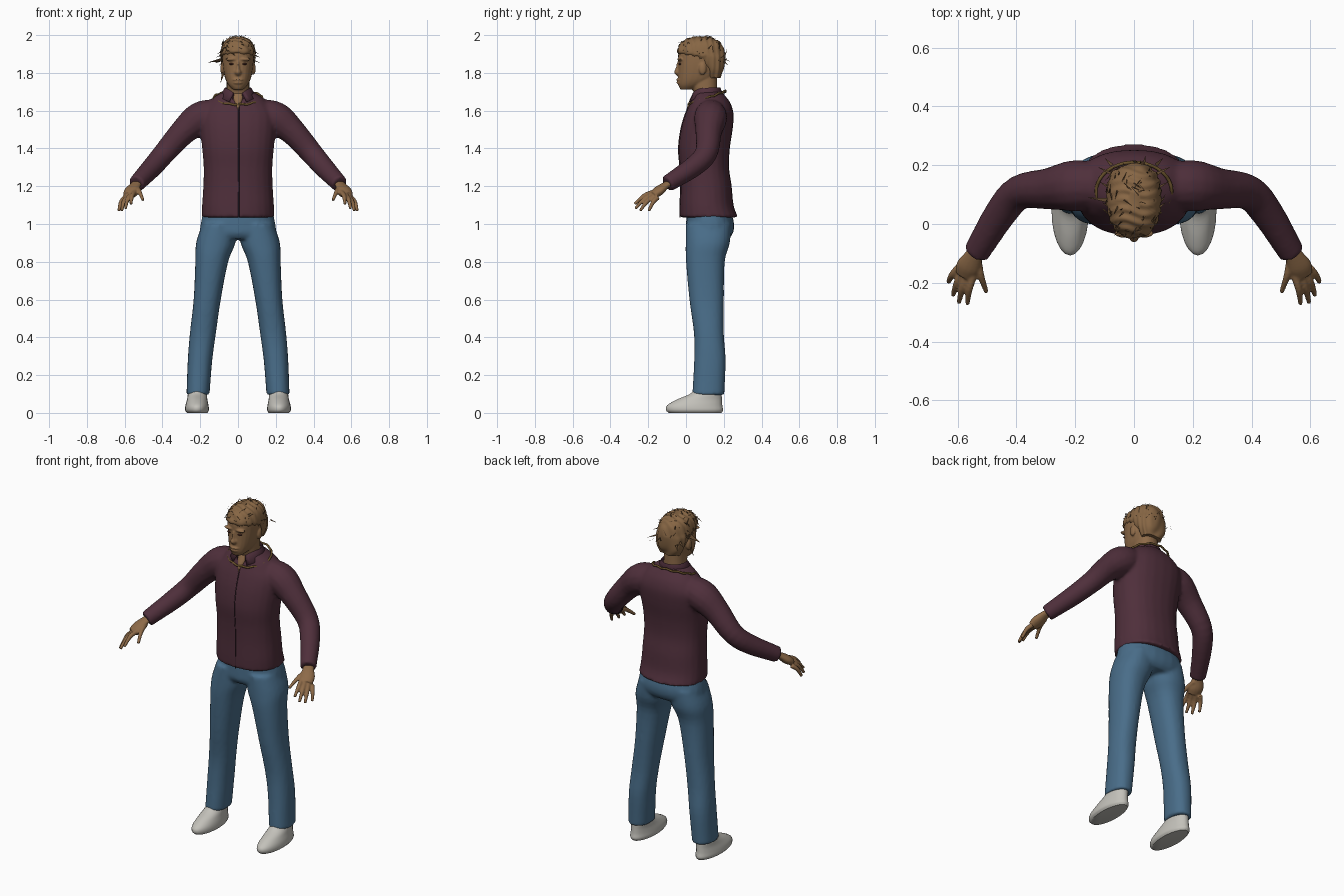
import bpy, bmesh, math, random
from mathutils import Vector

random.seed(4)
if "Cube" in bpy.data.objects:
    bpy.data.objects.remove(bpy.data.objects["Cube"])


def material(name, hex_code):
    rgb = [int(hex_code[i:i + 2], 16) / 255 for i in (0, 2, 4)]
    col = [((c + .055) / 1.055) ** 2.4 for c in rgb] + [1]
    m = bpy.data.materials.new(name)
    m.use_nodes = True
    m.diffuse_color = col
    m.node_tree.nodes["Principled BSDF"].inputs["Base Color"].default_value = col
    return m


SKIN = material("skin", "8d6a48")
HAIR = material("hair", "876644")
STRAND = material("dark_hair", "5a432c")
SHIRT = material("plum_shirt", "4f2f3b")
SEAM = material("dark_plum", "35202a")
DENIM = material("blue_denim", "496d89")
SHOE = material("pale_grey", "c3c1ba")
CHAIN = material("dull_gold", "67502a")
EYE = material("dark_eye", "4a2a22")


def smooth_path(rows, steps):
    """Catmull-Rom interpolation of equal-length tuples."""
    pts = [Vector(r) for r in rows]
    pts = [2 * pts[0] - pts[1]] + pts + [2 * pts[-1] - pts[-2]]
    out = []
    for a, b, c, d in zip(pts, pts[1:], pts[2:], pts[3:]):
        for i in range(steps):
            t = i / steps
            out.append(b + (c - a) * t / 2 + (2 * a - 5 * b + 4 * c - d) * t * t / 2
                       + (3 * b - a - 3 * c + d) * t ** 3 / 2)
    return out + [pts[-2]]


def skin_rings(bm, rings):
    loops = [[bm.verts.new(p) for p in ring] for ring in rings]
    n = len(loops[0])
    for lo, hi in zip(loops, loops[1:]):
        for i in range(n):
            bm.faces.new((lo[i], lo[(i + 1) % n], hi[(i + 1) % n], hi[i]))
    bm.faces.new(loops[0][::-1])
    bm.faces.new(loops[-1])


def stack(bm, rows, cx=(0,), segs=24, steps=4, power=.88):
    """Loft of level rings; each row is x, z, half width, front y, back y."""
    rounded = lambda v: math.copysign(abs(v) ** power, v)
    for side in cx or (0,):
        rings = []
        for x, z, w, front, back in smooth_path(rows, steps):
            angles = [math.tau * i / segs for i in range(segs)]
            rings.append([((side or 1) * x + w * rounded(math.cos(a)),
                           (front + back) / 2 + (back - front) / 2 * rounded(math.sin(a)), z)
                          for a in angles])
        skin_rings(bm, rings)


def limb(bm, rows, side=1, flat=1, segs=14):
    """Tube along a path; each row is x, y, z, radius."""
    path = smooth_path(rows, 4)
    pts = [Vector((side * p[0], p[1], p[2])) for p in path]
    rings = []
    for i, p in enumerate(pts):
        t = (pts[min(i + 1, len(pts) - 1)] - pts[max(i - 1, 0)]).normalized()
        u = t.cross(Vector((0, 0, 1))).normalized()
        v = u.cross(t)
        r = path[i][3]
        rings.append([p + u * r * math.cos(a) + v * r * flat * math.sin(a)
                      for a in (math.tau * k / segs for k in range(segs))])
    skin_rings(bm, rings)


def ball(bm, center, size):
    made = bmesh.ops.create_uvsphere(bm, u_segments=16, v_segments=10, radius=1)
    for v in made["verts"]:
        v.co = Vector(center) + Vector([a * b for a, b in zip(v.co, size)])


def finish(name, bm, mat, voxel=0, relax=4):
    bmesh.ops.recalc_face_normals(bm, faces=bm.faces)
    me = bpy.data.meshes.new(name)
    bm.to_mesh(me)
    bm.free()
    me.materials.append(mat)
    ob = bpy.data.objects.new(name, me)
    bpy.context.collection.objects.link(ob)
    bpy.ops.object.select_all(action="DESELECT")
    ob.select_set(True)
    bpy.context.view_layer.objects.active = ob
    if voxel:
        # fuse overlapping volumes into one skin
        mod = ob.modifiers.new("fuse", "REMESH")
        mod.mode, mod.voxel_size, mod.use_smooth_shade = "VOXEL", voxel, True
        mod = ob.modifiers.new("relax", "SMOOTH")
        mod.factor, mod.iterations = .5, relax
    else:
        bpy.ops.object.shade_smooth_by_angle(angle=math.radians(50))
    return ob


def wire(name, points, radius, mat, cyclic=False):
    cu = bpy.data.curves.new(name, "CURVE")
    cu.dimensions, cu.bevel_depth, cu.bevel_resolution = "3D", radius, 2
    sp = cu.splines.new("POLY")
    sp.points.add(len(points) - 1)
    for p, co in zip(sp.points, points):
        p.co = (*co, 1)
    sp.use_cyclic_u = cyclic
    cu.materials.append(mat)
    bpy.context.collection.objects.link(bpy.data.objects.new(name, cu))


BOTH = (-1, 1)

# shirt: torso and sleeves
torso = [(0, 1.035, .192, -.032, .275), (0, 1.1, .19, -.032, .252), (0, 1.2, .184, -.03, .242),
         (0, 1.3, .182, -.033, .228), (0, 1.4, .19, -.04, .232), (0, 1.5, .2, -.028, .247),
         (0, 1.58, .2, -.005, .252), (0, 1.635, .165, .018, .238), (0, 1.67, .13, .033, .215),
         (0, 1.7, .08, .045, .19)]
bm = bmesh.new()
stack(bm, torso)
for s in BOTH:
    limb(bm, [(.1, .13, 1.59, .075), (.2, .13, 1.56, .088), (.29, .12, 1.488, .071),
              (.39, .107, 1.375, .06), (.455, .035, 1.3, .055), (.538, -.1, 1.212, .045)], s)
finish("shirt", bm, SHIRT, .01)

# front closure line
wire("front_seam", [(.004, p[3] + .001, p[1]) for p in smooth_path(torso[:8], 4)], .003, SEAM)

# collar: folded strip, open at the front
bm = bmesh.new()
rows = []
for i in range(25):
    k = i / 12 - 1
    a = math.pi / 2 + k * math.pi * .9
    c, s = math.cos(a), math.sin(a)
    tip = abs(k) ** 6
    rows.append([bm.verts.new((c * w, .112 + s * d - f * tip, z - drop * tip)) for w, d, z, f, drop in
                 ((.078, .075, 1.66, .01, .03), (.07, .07, 1.722, .01, .03), (.1, .088, 1.672, .012, .025))])
    rows[-1][2].co.x *= 1 + .5 * tip
for a, b in zip(rows, rows[1:]):
    for j in (0, 1):
        bm.faces.new((a[j], b[j], b[j + 1], a[j + 1]))
ob = finish("collar", bm, SHIRT)
ob.modifiers.new("thickness", "SOLIDIFY").thickness = .006

# chain lying around the collar
ring = [math.tau * i / 48 for i in range(48)]
wire("neck_chain", [(.128 * math.cos(a), .112 + .098 * math.sin(a),
                     1.668 + .035 * math.sin(a) + .003 * math.sin(12 * a)) for a in ring],
     .006, CHAIN, True)

# trousers
bm = bmesh.new()
stack(bm, [(0, 1.08, .18, .005, .235), (0, 1, .198, 0, .255), (0, .95, .2, 0, .248),
           (0, .92, .18, .02, .225)])
stack(bm, [(.1, 1, .09, 0, .24), (.118, .9, .104, -.002, .232), (.139, .8, .087, 0, .205),
           (.163, .6, .072, .018, .2), (.186, .42, .069, .042, .2), (.201, .28, .065, .043, .21),
           (.212, .095, .061, .033, .203)], BOTH)
finish("trousers", bm, DENIM, .01)

# shoes
bm = bmesh.new()
stack(bm, [(.216, 0, .054, -.092, .188), (.217, .015, .063, -.106, .196), (.217, .04, .061, -.1, .192),
           (.216, .07, .054, -.05, .19), (.215, .1, .05, .02, .188), (.214, .13, .045, .05, .18)],
      BOTH, power=1)
finish("shoes", bm, SHOE)

# hands: palm, thumb and four fingers
fingers = [((.532, -.12, 1.19), (.502, -.232, 1.125)), ((.547, -.175, 1.168), (.567, -.272, 1.105)),
           ((.565, -.172, 1.158), (.596, -.268, 1.082)), ((.583, -.165, 1.148), (.616, -.243, 1.07)),
           ((.598, -.15, 1.14), (.632, -.198, 1.068))]
for s, label in zip(BOTH, ("right", "left")):
    bm = bmesh.new()
    limb(bm, [(.525, -.075, 1.225, .027), (.545, -.11, 1.203, .032), (.562, -.145, 1.175, .043),
              (.574, -.175, 1.153, .036)], s, .6)
    for base, tip in fingers:
        a, b = Vector(base), Vector(tip)
        mid = (a + b) / 2 + Vector((.004, 0, .012))
        limb(bm, [(*a, .014), (*mid, .012), (*b, .008)], s, segs=10)
    finish(label + "_hand", bm, SKIN, .005, 2)

# head, neck, ears and facial relief
bm = bmesh.new()
stack(bm, [(0, 1.6, .055, .06, .16), (0, 1.68, .06, .045, .165), (0, 1.74, .06, .03, .165),
           (0, 1.8, .06, .03, .165)])
stack(bm, [(0, 1.712, .028, -.03, .04), (0, 1.735, .05, -.04, .1), (0, 1.765, .066, -.042, .15),
           (0, 1.81, .077, -.041, .175), (0, 1.86, .083, -.041, .19), (0, 1.91, .083, -.04, .19),
           (0, 1.95, .07, -.02, .175), (0, 1.975, .045, .015, .14)])
stack(bm, [(0, 1.86, .008, -.048, 0), (0, 1.825, .011, -.055, 0), (0, 1.803, .02, -.063, 0),
           (0, 1.786, .014, -.05, 0)], power=1)
ball(bm, (0, -.036, 1.763), (.03, .016, .007))
ball(bm, (0, -.034, 1.748), (.027, .017, .008))
for s in BOTH:
    ball(bm, (s * .036, -.032, 1.872), (.032, .015, .009))
    ball(bm, (s * .082, .088, 1.822), (.012, .02, .033))
finish("head", bm, SKIN, .005, 2)

# skin visible in the open neck
bm = bmesh.new()
stack(bm, [(0, 1.605, .004, .002, .08), (0, 1.64, .022, .012, .09), (0, 1.69, .048, .035, .12)])
finish("open_neck", bm, SKIN)

# eyes
bm = bmesh.new()
for s in BOTH:
    ball(bm, (s * .034, -.032, 1.847), (.015, .008, .005))
finish("eyes", bm, EYE)

# hair cap with rows of ridges
bm = bmesh.new()
stack(bm, [(0, 1.775, .06, .12, .182), (0, 1.82, .08, .095, .198), (0, 1.875, .09, .04, .205),
           (0, 1.905, .092, -.044, .204), (0, 1.95, .08, -.032, .19), (0, 1.978, .055, 0, .155),
           (0, 1.99, .02, .04, .11)], segs=64, steps=8)
bm.normal_update()
roots = []
for v in bm.verts:
    v.co += v.normal * .003 * math.sin(v.co.y * 190 + 2 * math.sin(v.co.x * 40))
    if v.co.z > 1.85:
        roots.append((v.co.copy(), v.normal.copy()))
finish("hair", bm, HAIR)

# loose strands and stray tufts
bm = bmesh.new()


def tuft(base, tip, width):
    base, tip = Vector(base), Vector(tip)
    w = (tip - base).cross(Vector((random.random(), random.random(), 1))).normalized() * width
    bm.faces.new([bm.verts.new(p) for p in (base - w, base + w, tip)])


for co, n in random.sample(roots, 90):
    drift = Vector([random.uniform(-1, 1) for _ in range(3)])
    tip = co + n * random.uniform(.004, .014) + (drift - n * drift.dot(n)) * .03
    tip.z = min(tip.z, 2)
    tuft(co + n * .001, tip, .003)
for s in BOTH:
    for reach, y, z in ((.12, .12, 1.9), (.125, .17, 1.87), (.11, .05, 1.92), (.1, .2, 1.86)):
        tuft((s * .075, y, z), (s * reach, y + .025, z - .02), .007)
tuft((-.085, .08, 1.87), (-.16, .09, 1.855), .012)
tuft((-.078, .07, 1.8), (-.093, .06, 1.745), .008)
tuft((.03, .19, 1.88), (.04, .235, 1.86), .008)
tuft((.01, .06, 1.985), (.02, .05, 2), .006)
finish("hair_strands", bm, STRAND)
